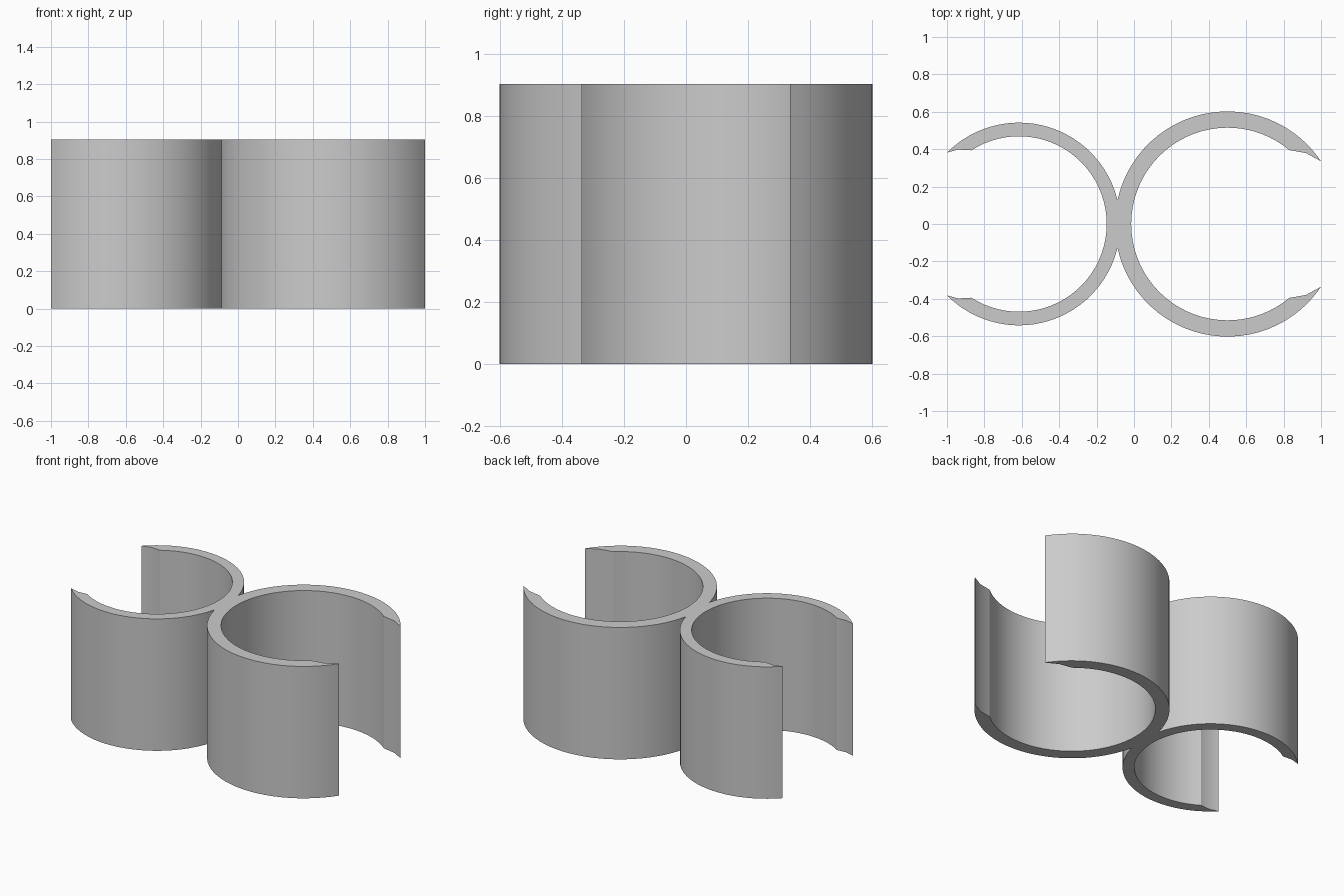
import bpy
import bmesh
from math import atan2, cos, sin, pi, ceil, sqrt

cube = bpy.data.objects.get("Cube")
if cube:
    bpy.data.objects.remove(cube, do_unlink=True)

HEIGHT = 0.905
LEFT_X, LEFT_OUT, LEFT_IN = -0.615, 0.542, 0.469
RIGHT_X, RIGHT_OUT, RIGHT_IN = 0.5, 0.602, 0.515


def arc(cx, r, start, end):
    """Points on a circle centred on the x axis, from one angle to another."""
    n = max(2, ceil(abs(end - start) / (pi / 36)))
    return [(cx + r * cos(start + (end - start) * i / n),
             r * sin(start + (end - start) * i / n)) for i in range(n + 1)]


def flip(points):
    return [(x, -y) for x, y in reversed(points)]


# Where the two outer walls meet, and the angles of the lip ends
d = RIGHT_X - LEFT_X
a = (d * d + LEFT_OUT ** 2 - RIGHT_OUT ** 2) / (2 * d)
h = sqrt(LEFT_OUT ** 2 - a * a)
left_tip = atan2(sqrt(LEFT_OUT ** 2 - (1 + LEFT_X) ** 2), -1 - LEFT_X)
right_tip = atan2(sqrt(RIGHT_OUT ** 2 - (1 - RIGHT_X) ** 2), 1 - RIGHT_X)
left_lip = atan2(0.395, -0.87 - LEFT_X)
right_lip = atan2(0.395, 0.83 - RIGHT_X)

# Outline of the two clips back to back
outer = arc(LEFT_X, LEFT_OUT, left_tip, atan2(h, a))
outer += arc(RIGHT_X, RIGHT_OUT, atan2(h, a - d), right_tip)[1:]
right_bevel = [(0.92, 0.379)]
left_bevel = [(-0.94, 0.398)]
right_inner = arc(RIGHT_X, RIGHT_IN, right_lip, 2 * pi - right_lip)
left_inner = arc(LEFT_X, LEFT_IN, -left_lip, left_lip)
outline = (outer + right_bevel + right_inner + flip(right_bevel)
           + flip(outer) + flip(left_bevel) + left_inner + left_bevel)

# Extrude the outline to full height
bm = bmesh.new()
base = bm.faces.new([bm.verts.new((x, y, 0)) for x, y in outline])
top = bmesh.ops.extrude_face_region(bm, geom=[base], use_keep_orig=True)
bmesh.ops.translate(bm, vec=(0, 0, HEIGHT),
                    verts=[v for v in top["geom"] if isinstance(v, bmesh.types.BMVert)])
bmesh.ops.recalc_face_normals(bm, faces=bm.faces)
caps = [f for f in bm.faces if len(f.verts) > 4]
bmesh.ops.triangulate(bm, faces=caps, ngon_method='EAR_CLIP')
mesh = bpy.data.meshes.new("double_clip")
bm.to_mesh(mesh)
bm.free()
clip = bpy.data.objects.new("double_clip", mesh)
bpy.context.collection.objects.link(clip)

# Plain grey finish
grey = bpy.data.materials.new("light_grey")
grey.use_nodes = True
colour = (0.6, 0.6, 0.6, 1)
grey.diffuse_color = colour
grey.node_tree.nodes["Principled BSDF"].inputs["Base Color"].default_value = colour
mesh.materials.append(grey)

bpy.ops.object.select_all(action='DESELECT')
clip.select_set(True)
bpy.context.view_layer.objects.active = clip
bpy.ops.object.shade_smooth_by_angle(angle=pi / 9)
